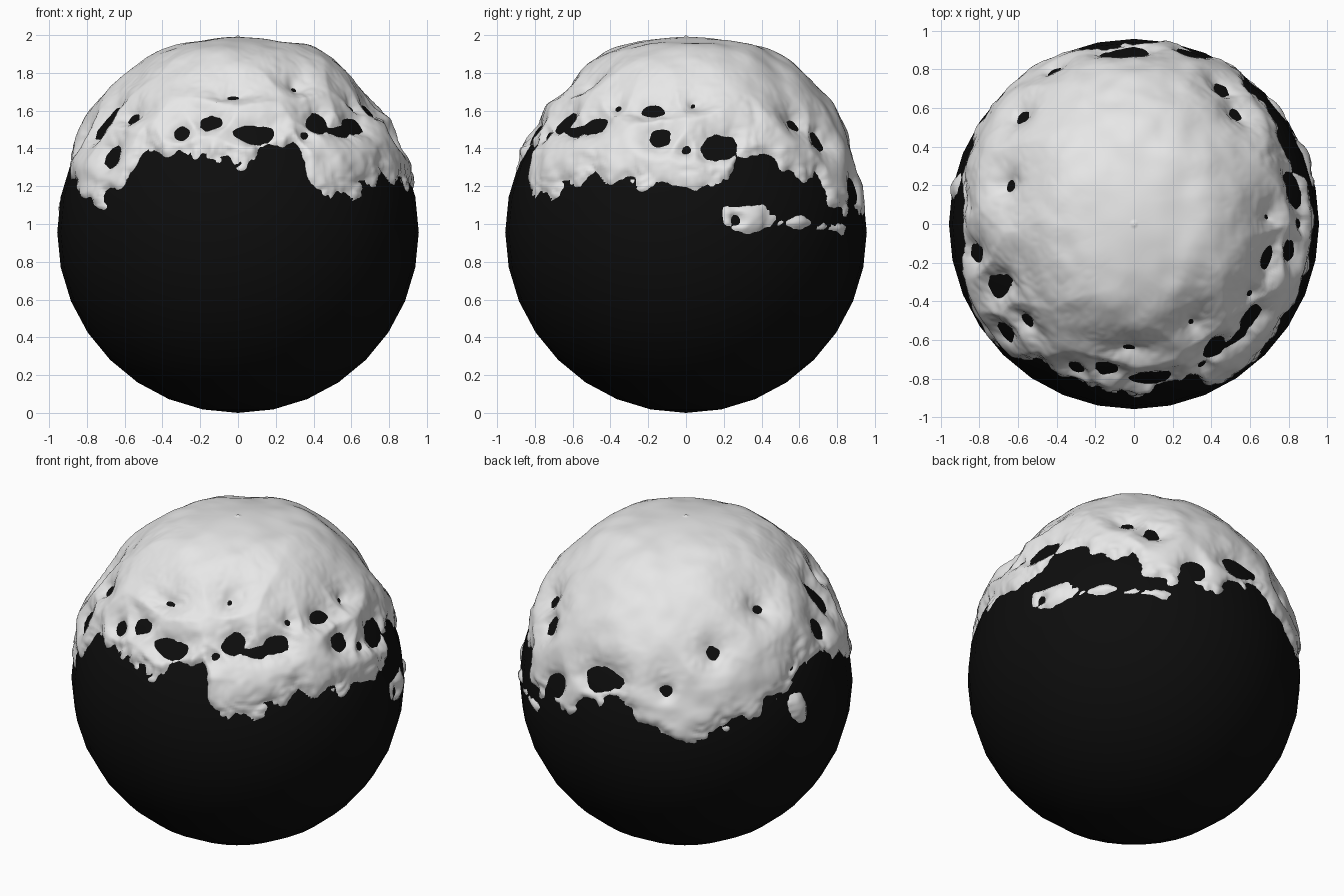
import bpy
import bmesh
from math import radians, cos, sin, exp, hypot
from mathutils import Vector, noise

RADIUS = 0.957
CENTRE = Vector((0, 0, RADIUS))
COLUMNS, ROWS = 400, 125
LOWEST = -6

# Lower rim of the snow: (azimuth, latitude) in degrees
RIM = [(0, 17), (14, 16), (18, 27), (27, 28), (33, 22), (41, 18), (50, 17),
       (56, 9), (62, 5), (68, 10), (80, 6), (88, 14), (97, 17), (109, 10),
       (125, 3), (130, 7), (146, 10), (160, 16), (175, 25), (187, 21),
       (200, 15), (217, 10), (228, 16), (234, 27), (253, 27), (263, 24),
       (272, 23), (277, 27), (284, 31), (291, 31), (295, 18), (306, 12),
       (318, 16), (331, 19), (350, 16), (360, 17)]

# Melted holes: (azimuth, latitude, half width, half height) in degrees
HOLES = [(303, 37, 5, 4), (312, 34, 5, 3), (321, 36, 5, 4), (346, 42, 5, 3),
         (351, 31, 4, 4), (0, 27, 2, 2), (3, 44, 2, 2), (329, 43, 2, 2),
         (12, 28, 7, 5), (259, 37, 4, 3), (248, 33, 3, 3), (268, 48, 2, 1),
         (277, 33, 7, 4), (296, 32, 2, 2), (205, 36, 4, 7), (220, 25, 4, 5),
         (92, 21, 8, 5), (72, 13, 5, 5), (118, 21, 3, 3), (136, 33, 3, 3),
         (163, 46, 2, 2), (57, 29, 3, 4), (190, 30, 4, 5), (48, 36, 3, 3),
         (300, 52, 2, 2), (222, 39, 3, 2), (16, 4, 2, 2)]

# Loose flakes of snow below the rim
FLAKES = [(20, 4, 8, 4), (38, 3, 4, 1), (55, 1, 4, 1), (168, 8, 3, 5)]


def make_material(name, value, roughness):
    mat = bpy.data.materials.new(name)
    mat.use_nodes = True
    colour = (value, value, value, 1)
    mat.diffuse_color = colour
    shader = mat.node_tree.nodes["Principled BSDF"]
    shader.inputs["Base Color"].default_value = colour
    shader.inputs["Roughness"].default_value = roughness
    return mat


def smooth(low, high, value):
    t = min(max((value - low) / (high - low), 0), 1)
    return t * t * (3 - 2 * t)


def rim_latitude(azimuth):
    for (start, low), (end, high) in zip(RIM, RIM[1:]):
        if start <= azimuth <= end:
            return low + (high - low) * (azimuth - start) / (end - start)


def outside_spot(azimuth, latitude, spot):
    """Signed distance in degrees from an elliptical spot."""
    centre, height, half_width, half_height = spot
    across = (azimuth - centre + 180) % 360 - 180
    across *= cos(radians(latitude))
    reach = hypot(across / half_width, (latitude - height) / half_height)
    return (reach - 1) * min(half_width, half_height)


def snow_depth(azimuth, latitude, direction):
    """Height of the snow above the ball, negative where it is bare."""
    ragged = 3.5 * noise.noise(direction * 9) + 2.5 * abs(noise.noise(direction * 18)) - 0.6
    inside = (latitude - rim_latitude(azimuth)) * 0.7 + ragged
    for flake in FLAKES:
        inside = max(inside, ragged * 0.5 - outside_spot(azimuth, latitude, flake))
    for hole in HOLES:
        inside = min(inside, outside_spot(azimuth, latitude, hole) + ragged * 0.4)
    inside = radians(inside)
    if inside < 0:
        return max(inside * 0.6, -0.04)
    # Full depth with a raised shoulder around the crown
    shoulder = 0.035 * exp(-((latitude - 63) / 10) ** 2)
    depth = 0.022 + 0.055 * smooth(10, 42, latitude) + shoulder
    calm = 1 - 0.8 * smooth(65, 85, latitude)
    lumps = 0.022 * noise.noise(direction * 4) + 0.016 * noise.noise(direction * 8)
    depth = max(depth + lumps * calm, 0.014)
    return depth * (1 - exp(-inside / (depth * 1.4)))


def finish(bm, name, mat):
    mesh = bpy.data.meshes.new(name)
    bm.to_mesh(mesh)
    bm.free()
    mesh.shade_smooth()
    mesh.materials.append(mat)
    obj = bpy.data.objects.new(name, mesh)
    bpy.context.collection.objects.link(obj)
    return obj


if "Cube" in bpy.data.objects:
    bpy.data.objects.remove(bpy.data.objects["Cube"], do_unlink=True)

# Dark ball
ball = bmesh.new()
bmesh.ops.create_uvsphere(ball, u_segments=32, v_segments=16, radius=RADIUS)
bmesh.ops.translate(ball, vec=CENTRE, verts=ball.verts)
finish(ball, "ball", make_material("glossy black", 0.004, 0.5))

# Snow cap: a dome grid lifted by the snow depth
snow = bmesh.new()
bare = set()
grid = []
for row in range(ROWS):
    latitude = LOWEST + (90 - LOWEST) * row / ROWS
    ring = []
    for column in range(COLUMNS):
        azimuth = 360 * column / COLUMNS
        a, b = radians(azimuth), radians(latitude)
        direction = Vector((cos(a) * cos(b), sin(a) * cos(b), sin(b)))
        depth = snow_depth(azimuth, latitude, direction)
        vert = snow.verts.new(CENTRE + direction * (RADIUS + depth))
        if depth < -0.006:
            bare.add(vert)
        ring.append(vert)
    grid.append(ring)
crown = snow.verts.new((0, 0, 2))

# Skin the rings, skipping bare ground
for lower, upper in zip(grid, grid[1:]):
    for i in range(COLUMNS):
        j = (i + 1) % COLUMNS
        corners = (lower[i], lower[j], upper[j], upper[i])
        if not all(v in bare for v in corners):
            snow.faces.new(corners)
for i in range(COLUMNS):
    snow.faces.new((grid[-1][i], grid[-1][(i + 1) % COLUMNS], crown))
loose = [v for v in snow.verts if not v.link_faces]
bmesh.ops.delete(snow, geom=loose, context='VERTS')
finish(snow, "snow_cap", make_material("snow white", 0.8, 0.6))
